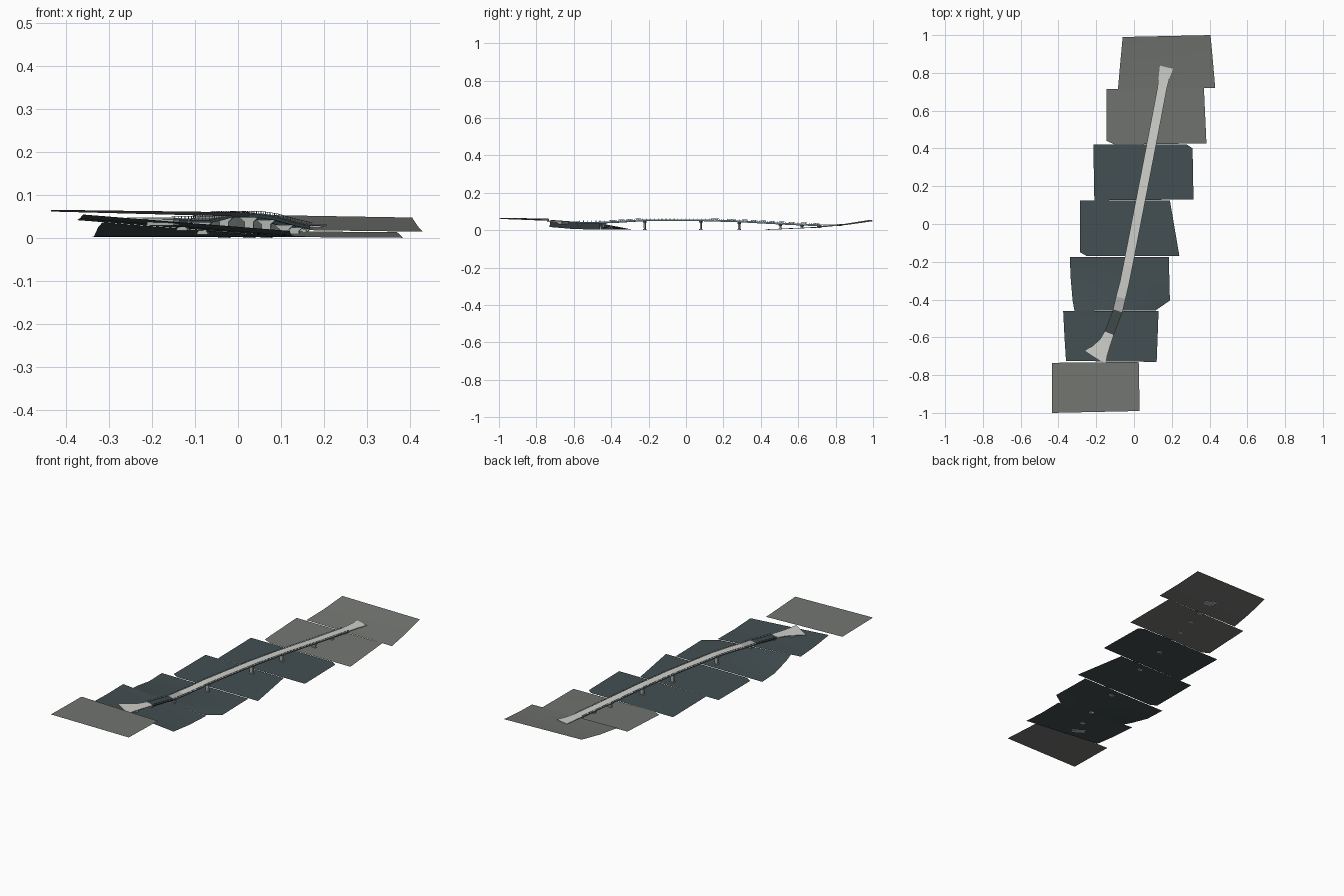
import bpy, bmesh
from mathutils import Vector

if "Cube" in bpy.data.objects:
    bpy.data.objects.remove(bpy.data.objects["Cube"])


def material(name, r, g, b):
    m = bpy.data.materials.new(name)
    m.diffuse_color = (r, g, b, 1)
    m.use_nodes = True
    m.node_tree.nodes["Principled BSDF"].inputs["Base Color"].default_value = m.diffuse_color
    return m


LAND = material("grey land", 0.17, 0.178, 0.165)
WATER = material("dark water", 0.056, 0.077, 0.082)
DECK = material("pale deck", 0.62, 0.62, 0.59)
JOINT = material("mid grey deck", 0.42, 0.43, 0.42)
STEEL = material("blue steel", 0.10, 0.19, 0.24)
DARK = material("dark steel", 0.05, 0.065, 0.065)
PIER = material("pier concrete", 0.42, 0.47, 0.44)


def finish(bm, name, mat, smooth=False):
    me = bpy.data.meshes.new(name)
    bmesh.ops.recalc_face_normals(bm, faces=bm.faces)
    if smooth:  # open sheets: force them to face up
        for f in bm.faces:
            f.normal_update()
            if f.normal.z < 0:
                f.normal_flip()
            f.smooth = True
    bm.to_mesh(me)
    bm.free()
    me.materials.append(mat)
    ob = bpy.data.objects.new(name, me)
    bpy.context.collection.objects.link(ob)
    return ob


def sheet(name, mat, rows, cols=8):
    """Thin ground panel lofted from rows of (left point, right point)."""
    bm = bmesh.new()
    grid = [[bm.verts.new(Vector(a).lerp(Vector(b), i / cols)) for i in range(cols + 1)]
            for a, b in rows]
    for p, q in zip(grid, grid[1:]):
        for i in range(cols):
            bm.faces.new((p[i], p[i + 1], q[i + 1], q[i]))
    return finish(bm, name, mat, True)


# ground panels, from the far bank to the near bank
W = 0.003
sheet("far_bank_upper", LAND, [
    ((-0.06, 0.99, 0.056), (0.405, 1.0, 0.048)),
    ((-0.073, 0.85, 0.034), (0.418, 0.86, 0.028)),
    ((-0.085, 0.715, 0.022), (0.43, 0.72, 0.015))])
sheet("far_bank_lower", LAND, [
    ((-0.145, 0.715, 0.018), (0.37, 0.722, 0.014)),
    ((-0.145, 0.44, 0.005), (0.383, 0.44, 0.002)),
    ((-0.10, 0.42, 0.004), (0.383, 0.427, 0.001))])
sheet("water_panel_1", WATER, [
    ((-0.215, 0.42, W), (0.28, 0.42, W)),
    ((-0.215, 0.40, W), (0.31, 0.40, W)),
    ((-0.21, 0.125, W), (0.315, 0.13, W))])
sheet("water_panel_2", WATER, [
    ((-0.285, 0.125, W), (0.19, 0.125, W)),
    ((-0.285, -0.15, W), (0.237, -0.15, W)),
    ((-0.25, -0.17, W), (0.24, -0.17, W))])
sheet("water_panel_3", WATER, [
    ((-0.34, -0.175, W), (0.185, -0.175, W)),
    ((-0.335, -0.29, 0.004), (0.187, -0.29, W)),
    ((-0.325, -0.405, 0.026), (0.19, -0.405, W)),
    ((-0.315, -0.46, 0.037), (0.115, -0.457, W))])
sheet("water_panel_4", WATER, [
    ((-0.375, -0.46, 0.042), (0.13, -0.46, W)),
    ((-0.368, -0.6, 0.046), (0.125, -0.6, 0.006)),
    ((-0.36, -0.725, 0.055), (0.12, -0.73, 0.017))])
sheet("near_bank", LAND, [
    ((-0.435, -0.735, 0.062), (0.025, -0.73, 0.05)),
    ((-0.435, -1.0, 0.066), (0.03, -0.99, 0.06))])

# bridge centreline: x, y, z, half width
PATH = [(0.172, 0.83, 0.032, 0.036), (0.16, 0.78, 0.031, 0.029), (0.149, 0.72, 0.031, 0.025),
        (0.117, 0.55, 0.038, 0.025), (0.067, 0.29, 0.052, 0.025), (0.028, 0.09, 0.058, 0.025),
        (-0.032, -0.22, 0.058, 0.025), (-0.05, -0.31, 0.053, 0.025),
        (-0.07, -0.39, 0.048, 0.026), (-0.086, -0.46, 0.046, 0.026),
        (-0.131, -0.578, 0.046, 0.026), (-0.152, -0.625, 0.046, 0.031),
        (-0.18, -0.67, 0.047, 0.046), (-0.204, -0.707, 0.048, 0.065)]


def side_vector(i):
    a, b = PATH[max(i - 1, 0)], PATH[min(i + 1, len(PATH) - 1)]
    d = Vector((b[0] - a[0], b[1] - a[1], 0)).normalized()
    return Vector((-d.y, d.x, 0))


def ribbon(name, mat, first, last, lo, hi, z0, z1):
    """Box strip along the path; lo/hi give the side range from the half width."""
    bm = bmesh.new()
    rings = []
    for i in range(first, last + 1):
        x, y, z, h = PATH[i]
        c, s = Vector((x, y, z)), side_vector(i)
        rings.append([bm.verts.new(c + s * u(h) + Vector((0, 0, dz)))
                      for u, dz in ((lo, z0), (hi, z0), (hi, z1), (lo, z1))])
    for p, q in zip(rings, rings[1:]):
        for k in range(4):
            bm.faces.new((p[k], p[(k + 1) % 4], q[(k + 1) % 4], q[k]))
    bm.faces.new(rings[0])
    bm.faces.new(rings[-1])
    return finish(bm, name, mat)


def full(name, mat, a, b, z0=-0.003, z1=0.0):
    ribbon(name, mat, a, b, lambda h: -h, lambda h: h, z0, z1)


# deck pieces
full("main_deck", DECK, 0, 8)
full("deck_end_slab", JOINT, 8, 9)
full("steel_span_floor", DARK, 9, 10, -0.005, -0.002)
full("near_approach", DECK, 10, 13)

# girders below and slim rails above, on both sides
for tag, s in (("left", 1), ("right", -1)):
    ribbon("girder_" + tag, STEEL, 2, 10, lambda h: s * (h - 0.010), lambda h: s * (h - 0.006),
           -0.010, -0.003)
    ribbon("edge_rail_" + tag, STEEL, 2, 10, lambda h: s * (h - 0.001), lambda h: s * h,
           0.0045, 0.0055)


def at_y(y):
    """Point, side direction and half width on the path at a given y."""
    for i in range(len(PATH) - 1):
        a, b = PATH[i], PATH[i + 1]
        if a[1] >= y >= b[1]:
            t = (a[1] - y) / (a[1] - b[1])
            p = Vector(a).lerp(Vector(b), t)
            s = side_vector(i).lerp(side_vector(i + 1), t).normalized()
            return Vector(p[:3]), s, p[3]


def add_block(bm, c, s, z0, z1, w0, w1, d):
    """Tapered block: half width w0 below, w1 above, half depth d."""
    f = Vector((-s.y, s.x, 0))
    v = []
    for z, w in ((z0, w0), (z1, w1)):
        for a, b in ((-1, -1), (1, -1), (1, 1), (-1, 1)):
            q = c + s * a * w + f * b * d
            v.append(bm.verts.new((q.x, q.y, z)))
    for ids in ((0, 1, 2, 3), (4, 5, 6, 7), (0, 1, 5, 4), (1, 2, 6, 5), (2, 3, 7, 6), (3, 0, 4, 7)):
        bm.faces.new([v[k] for k in ids])


# rail posts
bm = bmesh.new()
for n in range(60):
    c, s, h = at_y(0.71 - n * 0.0215)
    for k in (-1, 1):
        add_block(bm, c + s * k * (h - 0.0005), s, c.z - 0.002, c.z + 0.005, 0.0006, 0.0006, 0.0008)
finish(bm, "rail_posts", STEEL)

# piers: tapered shaft, cross head and footing
for n, (y, ground) in enumerate(((-0.57, 0.018), (-0.44, 0.008), (-0.22, 0), (0.08, 0),
                                 (0.285, 0), (0.505, 0.004), (0.62, 0.009), (0.71, 0.013))):
    c, s, h = at_y(y)
    top = c.z - 0.010
    bm = bmesh.new()
    add_block(bm, c, s, ground, top - 0.007, 0.010, 0.011, 0.004)
    add_block(bm, c, s, top - 0.009, top, 0.012, 0.022, 0.006)
    add_block(bm, c, s, ground, ground + 0.006, 0.013, 0.013, 0.007)
    finish(bm, f"pier_{n + 1}", PIER)

# abutments set into the banks
for name, y, z0, w in (("far_abutment", 0.81, 0.022, 0.03), ("near_abutment", -0.66, 0.03, 0.036)):
    c, s, h = at_y(y)
    bm = bmesh.new()
    add_block(bm, c, s, z0, c.z - 0.002, w, w, 0.014)
    finish(bm, name, PIER)
